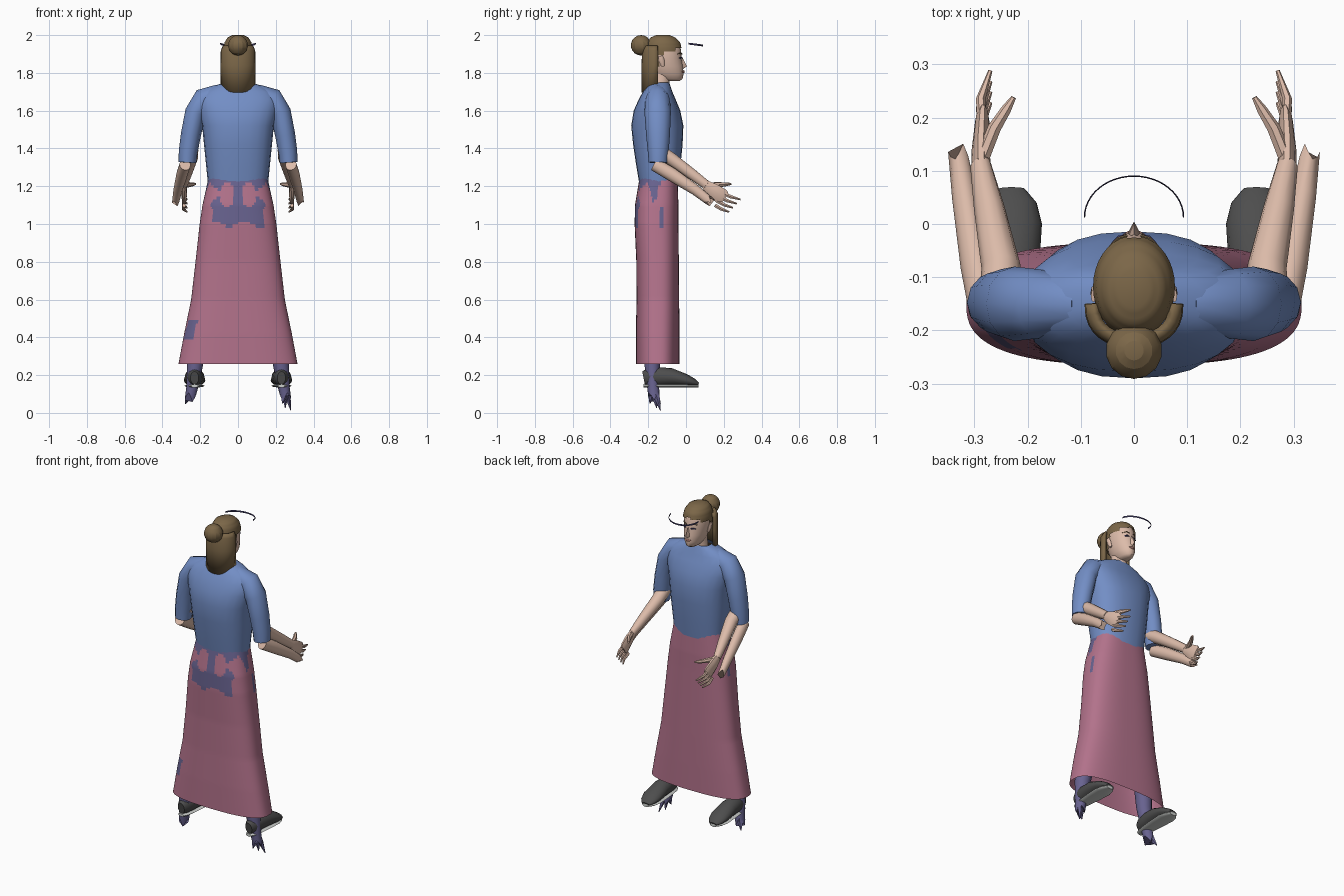
import bpy, math
from mathutils import Vector

if "Cube" in bpy.data.objects:
    bpy.data.objects.remove(bpy.data.objects["Cube"])


def material(name, r, g, b):
    m = bpy.data.materials.new(name)
    m.use_nodes = True
    m.diffuse_color = (r, g, b, 1)
    m.node_tree.nodes["Principled BSDF"].inputs["Base Color"].default_value = (r, g, b, 1)
    return m


SHIRT = material("blue shirt", .17, .27, .56)
SKIRT = material("rose skirt", .45, .17, .26)
PANTS = material("purple trousers", .14, .125, .28)
SKIN = material("skin", .72, .5, .4)
HAIR = material("brown hair", .2, .135, .065)
SHOE = material("dark grey shoe", .075, .075, .075)
SOLE = material("pale sole", .6, .62, .6)
BAND = material("navy band", .04, .035, .1)
LIPS = material("lips", .4, .19, .16)


def build(name, verts, faces, *mats, angle=45):
    mesh = bpy.data.meshes.new(name)
    mesh.from_pydata(verts, [], faces)
    ob = bpy.data.objects.new(name, mesh)
    bpy.context.collection.objects.link(ob)
    for m in mats:
        mesh.materials.append(m)
    bpy.ops.object.select_all(action='DESELECT')
    ob.select_set(True)
    bpy.context.view_layer.objects.active = ob
    bpy.ops.object.shade_smooth_by_angle(angle=math.radians(angle))
    return ob


def ring(n, power=2):
    """Unit superellipse points."""
    for i in range(n):
        a = 2 * math.pi * i / n
        c, s = math.cos(a), math.sin(a)
        yield (math.copysign(abs(c) ** (2 / power), c),
               math.copysign(abs(s) ** (2 / power), s))


def skin_rings(rows, n, caps):
    faces = [(r * n + i, r * n + (i + 1) % n, (r + 1) * n + (i + 1) % n, (r + 1) * n + i)
             for r in range(rows - 1) for i in range(n)]
    if caps:
        faces += [tuple(reversed(range(n))), tuple(range((rows - 1) * n, rows * n))]
    return faces


def loft(rows, n, power=2):
    """Stack of level rings: (height, half width, back y, front y)."""
    return [(rx * c, (y0 + y1) / 2 + (y1 - y0) / 2 * s, z)
            for z, rx, y0, y1 in rows for c, s in ring(n, power)]


def subdivide(rows, steps):
    out = []
    for a, b in zip(rows, rows[1:]):
        out += [tuple(p + (q - p) * k / steps for p, q in zip(a, b)) for k in range(steps)]
    return out + [rows[-1]]


def tube(name, path, mat, ref=(1, 0, 0), n=10, side=1, jag=0, caps=True):
    """Sweep along (x, y, z, radius along ref, other radius); side mirrors in x."""
    verts, pts = [], [Vector(p[:3]) for p in path]
    for k, p in enumerate(path):
        t = (pts[min(k + 1, len(pts) - 1)] - pts[max(k - 1, 0)]).normalized()
        v = t.cross(Vector(ref)).normalized()
        u = v.cross(t)
        for i, (c, s) in enumerate(ring(n)):
            q = pts[k] + u * c * p[3] + v * s * p[4]
            if jag and k == len(path) - 1:
                q += t * (jag if i % 4 == 0 else -jag * .6 if i % 4 == 2 else 0)
            verts.append((q.x * side, q.y, q.z))
    faces = skin_rings(len(path), n, caps)
    if side < 0:
        faces = [tuple(reversed(f)) for f in faces]
    return build(name, verts, faces, mat)


# Skirt: open flared tube with trousers showing through at the back
rows = subdivide([(.26, .315, -.265, -.035), (.42, .285, -.265, -.035), (.6, .248, -.262, -.036),
                  (.8, .225, -.263, -.038), (1, .203, -.272, -.04), (1.1, .188, -.27, -.04),
                  (1.25, .155, -.245, -.045)], 10)
skirt = build("skirt", loft(rows, 88, 2.7), skin_rings(len(rows), 88, False), SKIRT, PANTS)
for f in skirt.data.polygons:
    x, y, z = f.center
    lobe = ((abs(x) - .055) / .042) ** 2 + ((z - 1.155) / .065) ** 2 < 1
    seat = y < -.2 and abs(x) < .135 and 1 + .015 * math.sin(40 * x) < z < 1.1
    upper = y < -.2 and abs(x) < .12 - .03 * math.sin(z * 50) and z > 1.09
    hip = abs(x) > .1 and abs(y + .17) < .04 * (z - 1.1) / .15
    slit = abs(y + .13) < .009 and .98 < z < 1.09 and abs(x) > .1
    tear = x < -.2 and y < -.15 and .38 < z < .5 and abs(x + .25 + (z - .44) * -.25) < .025
    f.material_index = int(((seat or upper) and not lobe) or hip or slit or tear)

# Shirt body
rows = [(1.2, .158, -.245, -.042), (1.3, .168, -.262, -.03), (1.42, .18, -.28, -.018),
        (1.52, .19, -.29, -.014), (1.6, .21, -.277, -.03), (1.66, .215, -.25, -.055),
        (1.7, .185, -.228, -.072), (1.73, .13, -.208, -.082), (1.75, .07, -.19, -.09)]
build("shirt", loft(rows, 24, 2.4), skin_rings(len(rows), 24, False), SHIRT)

for side, label in ((1, "left"), (-1, "right")):
    # Sleeve
    tube(label + "_sleeve", [(.1, -.15, 1.69, .05, .05), (.18, -.15, 1.66, .065, .062),
                             (.225, -.15, 1.59, .07, .056), (.25, -.148, 1.47, .063, .053),
                             (.264, -.147, 1.38, .055, .05), (.268, -.148, 1.325, .05, .046)],
         SHIRT, (0, 1, 0), 12, side)
    # Forearm with hand, and the loose outer forearm layer
    tube(label + "_forearm", [(.25, -.15, 1.39, .04, .04), (.25, -.08, 1.345, .037, .036),
                              (.272, .03, 1.265, .029, .03), (.288, .11, 1.205, .02, .025)],
         SKIN, side=side)
    tube(label + "_outer_forearm", [(.28, -.165, 1.315, .03, .035), (.296, -.08, 1.265, .03, .036),
                                    (.318, .05, 1.18, .024, .028), (.328, .12, 1.125, .019, .024)],
         SKIN, side=side, n=12, jag=.022)
    tube(label + "_palm", [(.287, .1, 1.21, .018, .025), (.288, .14, 1.18, .017, .04),
                           (.285, .19, 1.145, .014, .045), (.283, .205, 1.135, .009, .036)],
         SKIN, side=side)
    for k in range(4):
        z = 1.165 - .022 * k
        tube(f"{label}_finger_{k + 1}",
             [(.285, .19 - .012 * k, z, .01, .011), (.288, .235 - .016 * k, z - .02, .009, .01),
              (.27, .288 - .02 * k, z - .035, .004, .005)], SKIN, n=6, side=side)
    tube(label + "_thumb", [(.286, .12, 1.205, .014, .016), (.262, .18, 1.208, .013, .014),
                            (.24, .215, 1.21, .01, .01), (.226, .238, 1.212, .005, .006)],
         SKIN, n=7, side=side)
    # Trouser leg with torn points below
    tube(label + "_trouser_leg", [(.11, -.15, .95, .08, .08), (.19, -.16, .55, .06, .06),
                                  (.225, -.18, .28, .045, .043), (.24, -.175, .15, .032, .032),
                                  (.25, -.17, .09, .028, .03)], PANTS, n=12, side=side, jag=.028)
    for x, y, z in ((.235, -.192, .05), (.25, -.155, .025), (.28, -.135, .012)):
        tube(label + "_torn_point", [(.248, -.172, .13, .022, .024),
                                     ((.248 + x) / 2, (y - .172) / 2, .08, .015, .016),
                                     (x, y, z if side > 0 else z + .035, .002, .002)],
             PANTS, n=5, side=side)
    # Shoe and sole
    profile = [(-.225, .185, .022, .035), (-.2, .19, .036, .046), (-.15, .192, .045, .05),
               (-.08, .19, .052, .047), (0, .173, .057, .032), (.04, .161, .047, .021),
               (.066, .151, .025, .009)]
    tube(label + "_shoe", [(.23, y, z, a, b) for y, z, a, b in profile], SHOE, n=16, side=side)
    tube(label + "_sole", [(.23, y, .143, a - .004, .009) for y, z, a, b in profile],
         SOLE, n=12, side=side)
    # Ear, brow and eye
    tube(label + "_ear", [(.066, -.122, 1.835, .008, .008), (.074, -.13, 1.865, .008, .016),
                          (.076, -.135, 1.89, .005, .012)], SKIN, n=8, side=side)
    tube(label + "_brow", [(.013, -.022, 1.9, .003, .003), (.03, -.027, 1.906, .003, .003),
                           (.048, -.045, 1.9, .002, .002)], HAIR, (0, 0, 1), 6, side)
    tube(label + "_eye", [(.015, -.021, 1.878, .002, .002), (.028, -.025, 1.88, .006, .004),
                          (.042, -.037, 1.878, .002, .002)], BAND, (0, 0, 1), 6, side)

# Neck and head
tube("neck", [(0, -.14, 1.66, .07, .06), (0, -.135, 1.73, .047, .045),
              (0, -.125, 1.82, .045, .05)], SKIN, n=14)
head = [(1.757, .022, -.12, -.035), (1.768, .036, -.15, -.018), (1.795, .052, -.18, -.013),
        (1.835, .063, -.195, -.016), (1.875, .068, -.202, -.023), (1.92, .07, -.205, -.026),
        (1.95, .064, -.198, -.036), (1.975, .048, -.18, -.06), (1.988, .022, -.15, -.09)]
build("head", loft(head, 24), skin_rings(len(head), 24, True), SKIN)
build("nose", [(0, -.02, 1.885), (-.016, -.026, 1.828), (.016, -.026, 1.828),
               (0, .005, 1.835), (0, -.016, 1.82)],
      [(0, 1, 3), (0, 3, 2), (1, 4, 3), (4, 2, 3)], SKIN, angle=70)
tube("lips", [(-.02, -.022, 1.806, .003, .003), (0, -.013, 1.806, .008, .006),
              (.02, -.022, 1.806, .003, .003)], LIPS, (0, 0, 1), 8)

# Hair cap: enlarged head shell trimmed along the hairline
rows = subdivide([(z + .012 * (z > 1.9), rx + .007, y0 - .008, y1 + .004)
                  for z, rx, y0, y1 in head[3:]], 3)
verts = loft(rows, 36)


def in_hair(face):
    y = sum(verts[i][1] for i in face) / len(face)
    z = sum(verts[i][2] for i in face) / len(face)
    return z > (1.935 + (y + .03) * .4 if y > -.14 else 1.83)


build("hair_cap", verts, [f for f in skin_rings(len(rows), 36, True) if in_hair(f)], HAIR)

# Long hair hanging behind the head
cols, verts = 17, []
for z, grow in ((1.74, 1), (1.84, 1), (1.92, .98), (1.945, .85)):
    for i in range(cols):
        a = math.pi * i / (cols - 1)
        drop = .045 * math.sin(a) if z == 1.74 else 0
        verts.append((-.093 * grow * math.cos(a), -.15 - .085 * grow * math.sin(a) ** .8, z - drop))
faces = [(r * cols + i, r * cols + i + 1, (r + 1) * cols + i + 1, (r + 1) * cols + i)
         for r in range(3) for i in range(cols - 1)]
back = build("back_hair", verts, faces, HAIR)
thick = back.modifiers.new("thickness", 'SOLIDIFY')
thick.thickness = .016
thick.offset = -1

# Bun
bpy.ops.mesh.primitive_uv_sphere_add(segments=14, ring_count=9, radius=.054,
                                     location=(0, -.238, 1.946))
bun = bpy.context.object
bun.name = "bun"
bun.data.materials.append(HAIR)
bpy.ops.object.shade_smooth_by_angle(angle=math.radians(20))

# Thin half hoop floating before the forehead
arc = [math.pi * k / 24 for k in range(25)]
tube("floating_band", [(.093 * math.cos(a), .013 + .077 * math.sin(a), 1.955 - .01 * math.sin(a),
                        .005, .0015) for a in arc], BAND, (0, 0, 1), 6)
